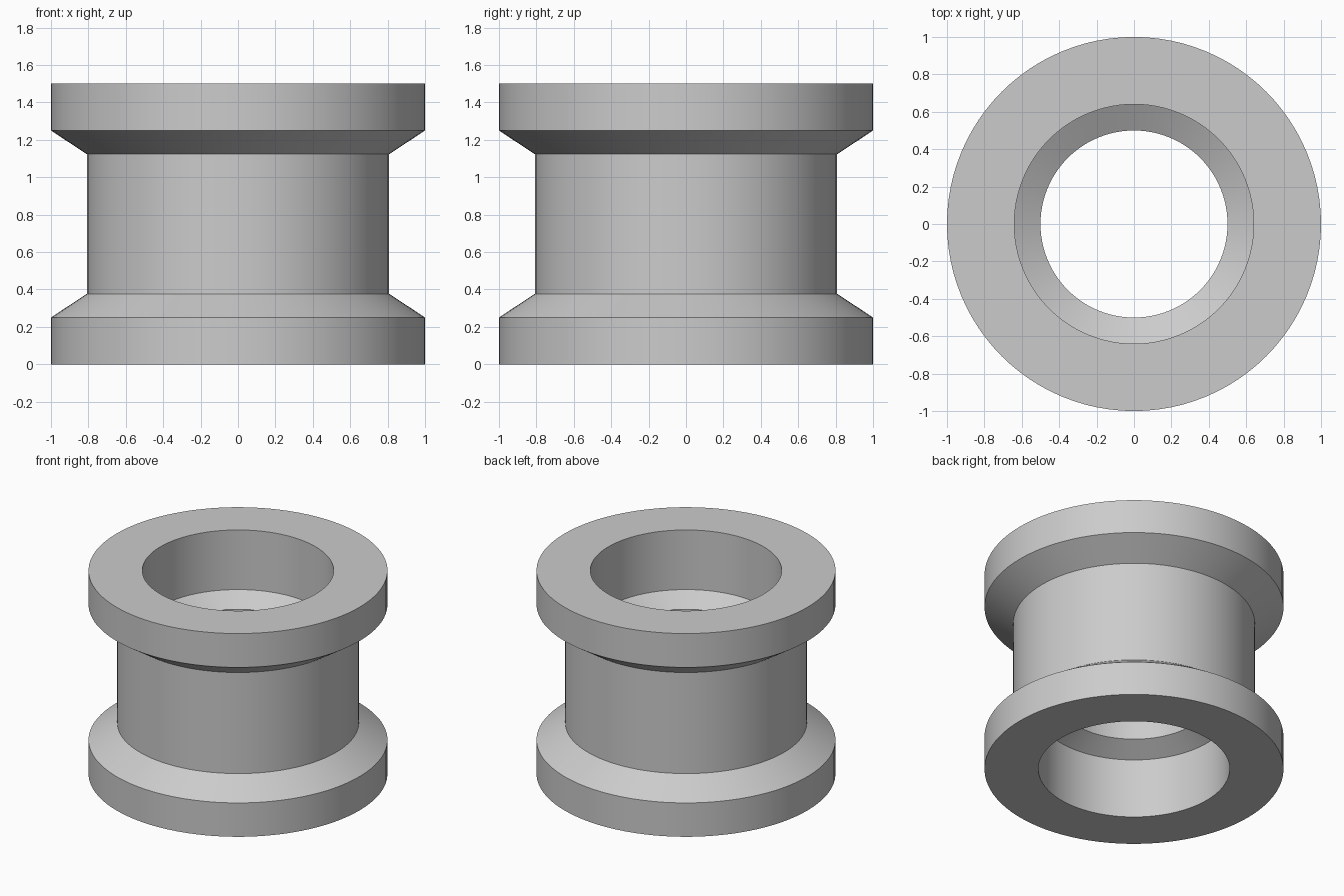
import bpy
import bmesh
import math
from mathutils import Vector

cube = bpy.data.objects.get("Cube")
if cube:
    bpy.data.objects.remove(cube, do_unlink=True)

HEIGHT = 1.5
SEGMENTS = 96

# Plain grey material
grey = bpy.data.materials.new("plain_grey")
grey.use_nodes = True
colour = (0.6, 0.6, 0.6, 1)
grey.diffuse_color = colour
grey.node_tree.nodes["Principled BSDF"].inputs["Base Color"].default_value = colour

# Lower half of the wall section (radius, height): bore collar, counterbore,
# flange rim and the taper up to the waist
lower = [(0.5, 0.52), (0.64, 0.44), (0.64, 0), (1, 0), (1, 0.25), (0.808, 0.377)]
upper = [(r, HEIGHT - z) for r, z in reversed(lower)]


def revolve(name, section, material):
    """Spin a closed section about the z axis into a solid ring."""
    bm = bmesh.new()
    verts = [bm.verts.new((r, 0, z)) for r, z in section]
    edges = [bm.edges.new((a, b)) for a, b in zip(verts, verts[1:] + verts[:1])]
    bmesh.ops.spin(bm, geom=verts + edges, cent=Vector(), axis=Vector((0, 0, 1)),
                   angle=math.tau, steps=SEGMENTS)
    bmesh.ops.remove_doubles(bm, verts=bm.verts[:], dist=0.0001)
    bmesh.ops.recalc_face_normals(bm, faces=bm.faces[:])
    mesh = bpy.data.meshes.new(name)
    bm.to_mesh(mesh)
    bm.free()
    mesh.materials.append(material)
    obj = bpy.data.objects.new(name, mesh)
    bpy.context.collection.objects.link(obj)
    return obj


# Flanged bushing, smooth round walls with crisp rims
bushing = revolve("flanged_bushing", lower + upper, grey)
bpy.ops.object.select_all(action="DESELECT")
bushing.select_set(True)
bpy.context.view_layer.objects.active = bushing
bpy.ops.object.shade_smooth_by_angle(angle=math.radians(20))
